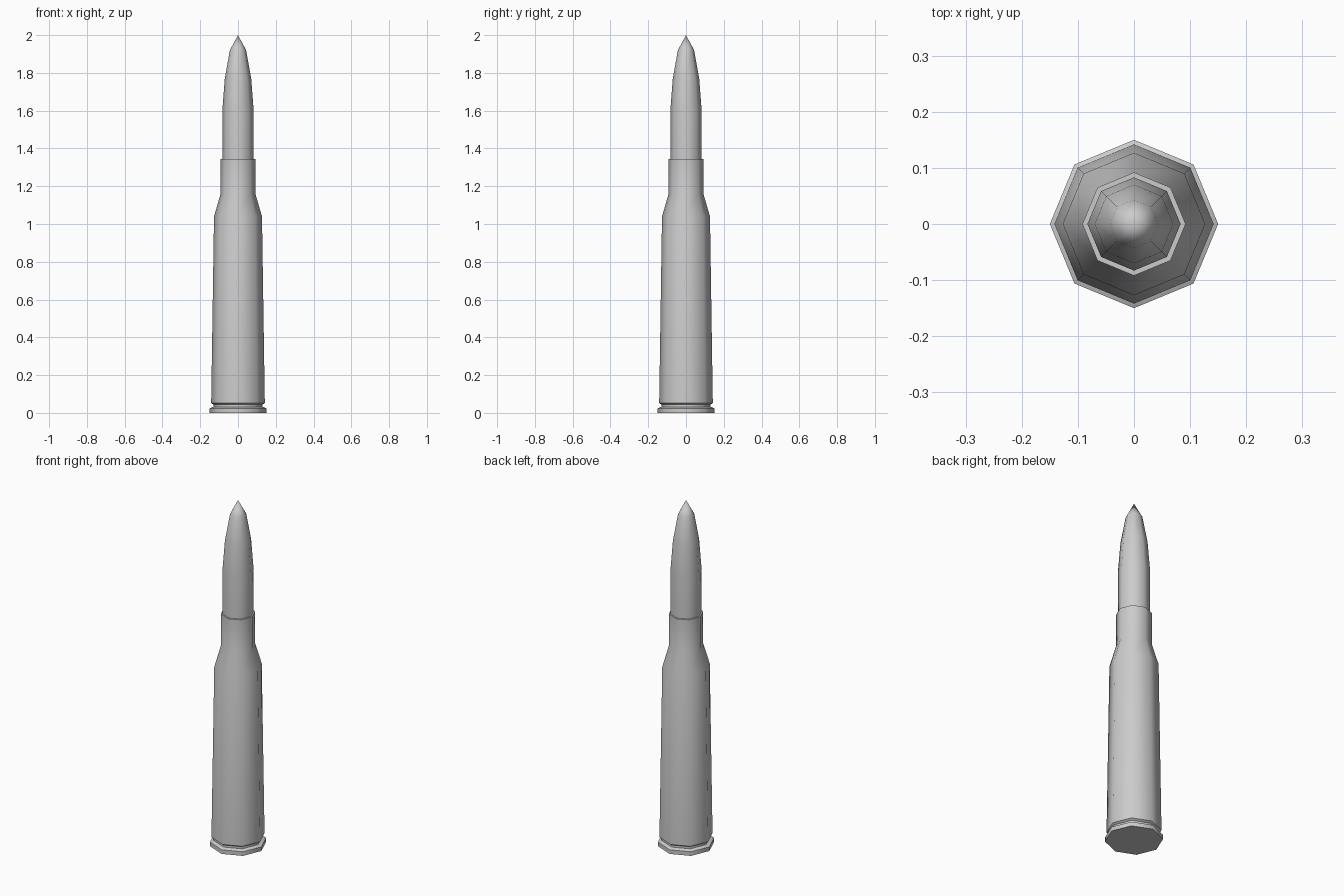
import bpy
import bmesh
import math

if "Cube" in bpy.data.objects:
    bpy.data.objects.remove(bpy.data.objects["Cube"])

SIDES = 8


def lathe(name, profile):
    """Revolve (radius, height) points around z; radius 0 makes a pole, open ends are capped."""
    bm = bmesh.new()
    rings = []
    for r, z in profile:
        if r == 0:
            rings.append([bm.verts.new((0, 0, z))] * SIDES)
        else:
            rings.append([bm.verts.new((r * math.cos(math.tau * i / SIDES),
                                        r * math.sin(math.tau * i / SIDES), z))
                          for i in range(SIDES)])
    for a, b in zip(rings, rings[1:]):
        for i in range(SIDES):
            j = (i + 1) % SIDES
            corners = list(dict.fromkeys((a[i], a[j], b[j], b[i])))
            bm.faces.new(corners)
    bm.faces.new(rings[0][::-1])
    if profile[-1][0] > 0:
        bm.faces.new(rings[-1])
    bmesh.ops.recalc_face_normals(bm, faces=bm.faces)
    mesh = bpy.data.meshes.new(name)
    bm.to_mesh(mesh)
    bm.free()
    obj = bpy.data.objects.new(name, mesh)
    bpy.context.collection.objects.link(obj)
    bpy.ops.object.select_all(action='DESELECT')
    obj.select_set(True)
    bpy.context.view_layer.objects.active = obj
    bpy.ops.object.shade_smooth_by_angle(angle=math.radians(50))
    return obj


# Case: rim, extraction groove, tapered body, shoulder and neck
lathe("case", [
    (0.150, 0.0), (0.150, 0.024), (0.142, 0.028), (0.130, 0.032),
    (0.130, 0.044), (0.142, 0.052), (0.127, 1.04), (0.092, 1.16), (0.092, 1.345),
])

# Projectile: straight shank and pointed nose, seated slightly in the neck
lathe("projectile", [
    (0.083, 1.34), (0.083, 1.60), (0.070, 1.77), (0.043, 1.92), (0.0, 2.0),
])
